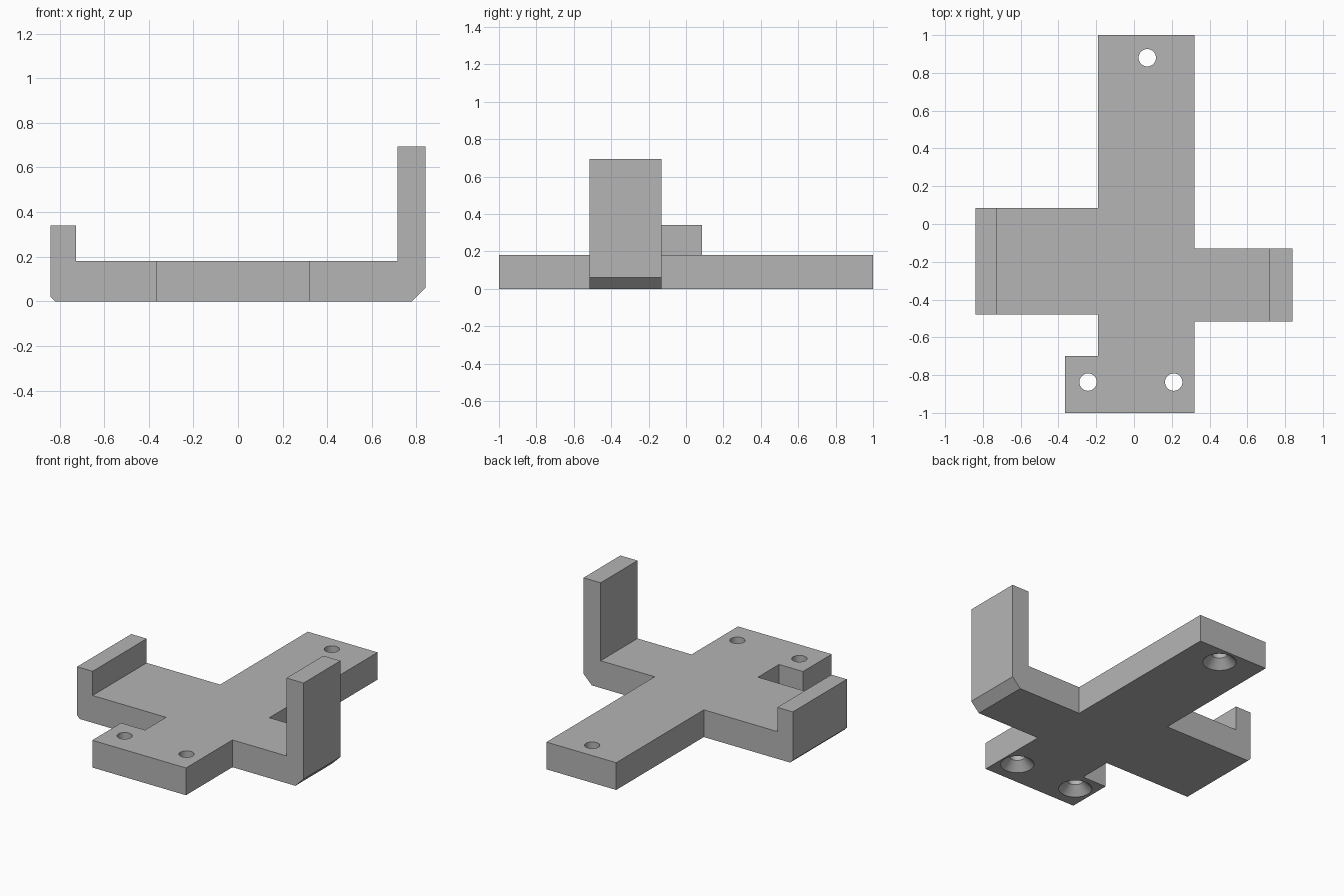
import bpy, bmesh, math
from mathutils import Vector

cube = bpy.data.objects.get("Cube")
if cube:
    bpy.data.objects.remove(cube, do_unlink=True)

grey = bpy.data.materials.new("plain grey")
grey.use_nodes = True
colour = (0.46, 0.46, 0.46, 1)
grey.diffuse_color = colour
grey.node_tree.nodes["Principled BSDF"].inputs["Base Color"].default_value = colour

THICK = 0.18


def make_object(name, bm):
    bmesh.ops.recalc_face_normals(bm, faces=bm.faces)
    mesh = bpy.data.meshes.new(name)
    bm.to_mesh(mesh)
    bm.free()
    mesh.materials.append(grey)
    obj = bpy.data.objects.new(name, mesh)
    bpy.context.collection.objects.link(obj)
    return obj


def extrude(name, points, direction):
    """Solid made by pushing a flat outline along a direction."""
    bm = bmesh.new()
    face = bm.faces.new([bm.verts.new(p) for p in points])
    out = bmesh.ops.extrude_face_region(bm, geom=[face])
    verts = [v for v in out["geom"] if isinstance(v, bmesh.types.BMVert)]
    bmesh.ops.translate(bm, verts=verts, vec=direction)
    return make_object(name, bm)


def arm(name, side, inner, wall, top, chamfer, y0, y1):
    """L-shaped arm: flat foot, upright wall and chamfered lower outer edge."""
    end = 0.84
    profile = [(inner, 0), (end - chamfer, 0), (end, chamfer),
               (end, top), (wall, top), (wall, THICK), (inner, THICK)]
    return extrude(name, [(side * x, y0, z) for x, z in profile], (0, y1 - y0, 0))


def countersink(name, x, y):
    """Through hole with a cone opening at the underside."""
    bm = bmesh.new()
    profile = [(0, -0.02), (0.12, -0.02), (0.046, 0.054), (0.046, 0.3), (0, 0.3)]
    verts = [bm.verts.new((x + r, y, z)) for r, z in profile]
    edges = [bm.edges.new(pair) for pair in zip(verts, verts[1:])]
    bmesh.ops.spin(bm, geom=verts + edges, cent=(x, y, 0), axis=(0, 0, 1),
                   angle=math.tau, steps=48)
    bmesh.ops.remove_doubles(bm, verts=bm.verts, dist=0.0001)
    return make_object(name, bm)


# Long base plate with a tab at the front right corner
outline = [(-0.365, -1), (0.32, -1), (0.32, 1), (-0.19, 1), (-0.19, -0.7), (-0.365, -0.7)]
bracket = extrude("bracket", [(x, y, 0) for x, y in outline], (0, 0, THICK))

# Side arms: a wide low one and a narrow tall one
arms = [arm("low_arm", -1, 0.1, 0.727, 0.34, 0.02, -0.48, 0.085),
        arm("tall_arm", 1, 0.2, 0.715, 0.695, 0.06, -0.515, -0.13)]

# Screw holes
holes = [countersink("hole_cutter", x, y)
         for x, y in [(0.07, 0.88), (-0.243, -0.837), (0.21, -0.837)]]

# Join the arms, cut the holes, then drop the helpers
bpy.ops.object.select_all(action="DESELECT")
bpy.context.view_layer.objects.active = bracket
bracket.select_set(True)
for tool in arms + holes:
    mod = bracket.modifiers.new(tool.name, "BOOLEAN")
    mod.operation = "UNION" if tool in arms else "DIFFERENCE"
    mod.solver = "EXACT"
    mod.object = tool
    bpy.ops.object.modifier_apply(modifier=mod.name)
for tool in arms + holes:
    bpy.data.objects.remove(tool, do_unlink=True)

bpy.ops.object.shade_smooth_by_angle(angle=math.radians(30))
